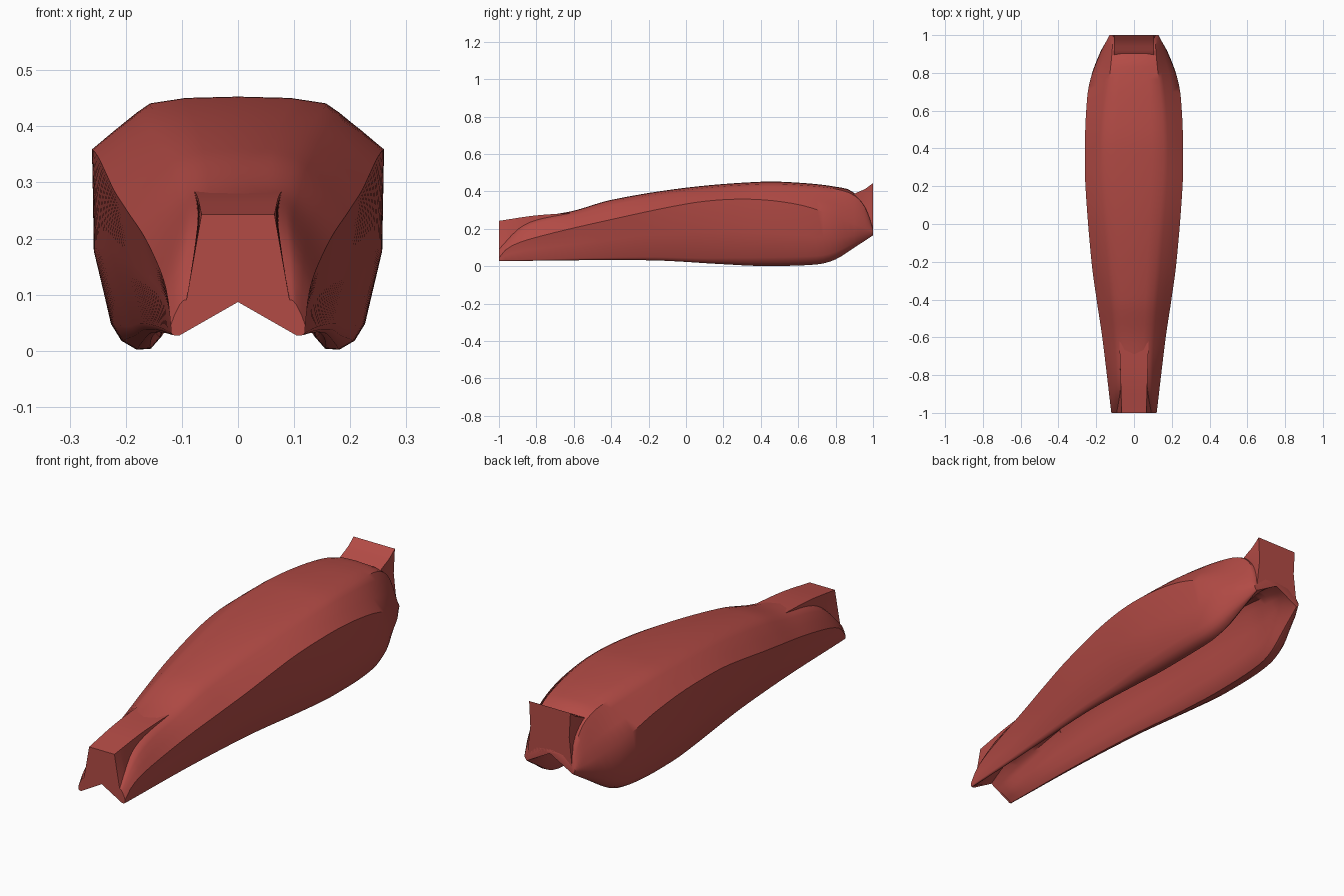
import bpy, bmesh, math

if "Cube" in bpy.data.objects:
    bpy.data.objects.remove(bpy.data.objects["Cube"], do_unlink=True)

red = bpy.data.materials.new("brick red")
red.use_nodes = True
color = (0.45, 0.07, 0.06, 1)
red.diffuse_color = color
red.node_tree.nodes["Principled BSDF"].inputs["Base Color"].default_value = color


def curve(*keys):
    """Smooth function of y through (y, value) keys."""
    def slope(i):
        a, b = keys[max(i - 1, 0)], keys[min(i + 1, len(keys) - 1)]
        return (b[1] - a[1]) / (b[0] - a[0])

    def value(y):
        i = 0
        while i < len(keys) - 2 and y > keys[i + 1][0]:
            i += 1
        (start, low), (end, high) = keys[i], keys[i + 1]
        span = end - start
        t = min(max((y - start) / span, 0), 1)
        s = 1 - t
        return (low * s * s * (1 + 2 * t) + high * t * t * (3 - 2 * t)
                + span * t * s * (slope(i) * s - slope(i + 1) * t))
    return value


def loft(name, stations, half_section, angle):
    """Skin mirrored half sections; the first and last points lie on the centre."""
    mesh = bpy.data.meshes.new(name)
    part = bpy.data.objects.new(name, mesh)
    bpy.context.collection.objects.link(part)
    bm = bmesh.new()
    rings = []
    for y in stations:
        half = half_section(y)
        outline = half + [(-x, z) for x, z in reversed(half[1:-1])]
        rings.append([bm.verts.new((x, y, z)) for x, z in outline])
    count = len(rings[0])
    for front, back in zip(rings, rings[1:]):
        for i in range(count):
            j = (i + 1) % count
            bm.faces.new((front[i], front[j], back[j], back[i]))
    bm.faces.new(rings[0])
    bm.faces.new(rings[-1])
    bmesh.ops.recalc_face_normals(bm, faces=bm.faces[:])
    bm.to_mesh(mesh)
    bm.free()
    mesh.materials.append(red)
    bpy.ops.object.select_all(action="DESELECT")
    part.select_set(True)
    bpy.context.view_layer.objects.active = part
    bpy.ops.object.shade_smooth_by_angle(angle=math.radians(angle))
    return part


def spread(start, end, steps):
    return [start + (end - start) * i / steps for i in range(steps + 1)]


def between(a, b, t):
    return a + (b - a) * t


# Long curves that shape the shell
top_z = curve((-1, .1), (-.9, .21), (-.8, .258), (-.6, .297), (-.4, .355), (0, .42),
              (.4, .452), (.6, .447), (.8, .425), (.9, .392), (1, .25))
edge_z = curve((-1, .09), (-.9, .19), (-.8, .242), (-.6, .286), (-.4, .343), (0, .408),
               (.4, .44), (.6, .435), (.8, .413), (.9, .378), (.96, .31), (1, .2))
edge_x = curve((-1, .097), (-.8, .085), (-.6, .088), (-.2, .118), (.2, .15), (.4, .157),
               (.6, .148), (.9, .117), (1, .112))
crease_x = curve((-1, .12), (-.6, .168), (-.4, .198), (-.2, .225), (.2, .257), (.4, .26),
                 (.6, .253), (.75, .235), (.9, .18), (1, .13))
crease_z = curve((-1, .045), (-.95, .1), (-.8, .155), (-.4, .25), (0, .333),
                 (.2, .356), (.4, .356), (.6, .33), (.75, .285), (1, .185))
belly_x = curve((-1, .119), (-.8, .13), (-.6, .148), (0, .227), (.4, .257), (.75, .233),
                (.9, .183), (1, .127))
rim_x = curve((-1, .115), (-.6, .13), (0, .165), (.4, .18), (.75, .17), (1, .118))
rim_z = curve((-1, .028), (-.2, .032), (.2, .011), (.4, .002), (.7, .01), (.8, .037),
              (.9, .1), (1, .165))
rim_width = curve((-1, .004), (0, .022), (.4, .044), (.8, .04), (1, .004))

# Underside channel: a shallow notch at both ends, deep and steep in between
channel_z = curve((-1, .087), (-.9, .145), (-.7, .2), (-.4, .25), (0, .285), (.6, .3),
                  (.85, .28), (1, .23))
steepness = curve((-1, 0), (-.85, .6), (-.6, 1), (.7, 1), (1, 0))


def shell_section(y):
    top, edge, bottom, width = top_z(y), edge_z(y), rim_z(y), rim_width(y)
    ex, cx, cz, rx = edge_x(y), crease_x(y), crease_z(y), rim_x(y)
    roof, steep = channel_z(y), steepness(y)
    wall_x, wall_z = rx - width * .95, bottom + width * .5

    def wall(notch, deep, height):
        # Straight notch side blending into a steep channel wall
        return (wall_x * between(notch, deep, steep),
                between(wall_z, roof, between(1 - notch, height, steep)))

    return [(0, top),
            (ex * .6, top - (top - edge) * .2),
            (ex, edge),
            (between(ex, cx, .2) + .002, between(edge, cz, .2) + .002),
            (between(ex, cx, .6) + .002, between(edge, cz, .6) + .002),
            (cx, cz),
            (belly_x(y), (cz + bottom) / 2),
            (rx + width, bottom + width),
            (rx + width * .6, bottom + width * .35),
            (rx, bottom),
            (rx - width * .55, bottom + width * .04),
            (wall_x, wall_z),
            wall(.8, .88, .18),
            wall(.6, .77, .5),
            wall(.4, .68, .85),
            wall(.25, .55, .97),
            (0, roof)]


loft("shell", spread(-1, .9, 57) + spread(.91, 1, 9), shell_section, 38)

# Narrow neck running out of the front of the shell
neck_top = curve((-1, .243), (-.8, .272), (-.55, .288))
neck_half = curve((-1, .065), (-.55, .08))


def neck_section(y):
    # Lower corners draw inside the shell behind the front face
    rise = min((y + 1) * 1.6, .19)
    return [(0, neck_top(y)), (neck_half(y), neck_top(y)),
            (.092 - rise * .1, .09 + rise * .6), (.117 - rise * .3, .028 + rise),
            (.105 - rise * .3, .027 + rise), (0, .087 + rise * .8)]


loft("front_neck", spread(-1, -.6, 20), neck_section, 25)

# Upright mounting tab rising at the rear
tab_top = curve((.88, .37), (.9, .387), (.96, .415), (1, .445))


def tab_section(y):
    lift = (1 - y) * .8
    return [(0, tab_top(y)), (.106, tab_top(y)), (.1, .33),
            (.118 - lift * .5, .168 + lift), (0, .23 + lift)]


loft("rear_tab", spread(.88, 1, 6), tab_section, 25)
